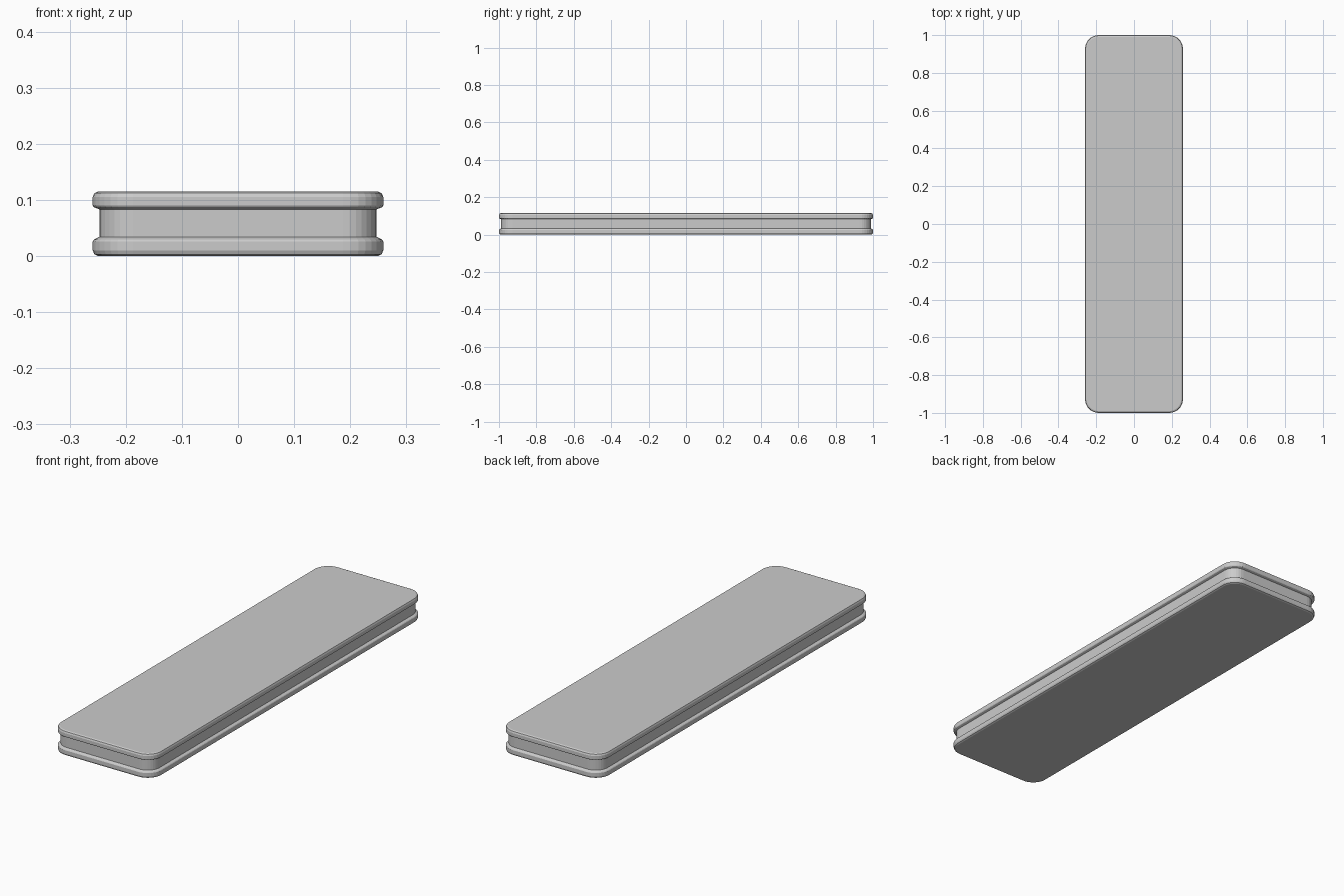
import bpy, bmesh
from math import sin, cos, pi

if "Cube" in bpy.data.objects:
    bpy.data.objects.remove(bpy.data.objects["Cube"])

HALF_X, HALF_Y, RADIUS, SEGS = 0.259, 1.0, 0.072, 8

# Side profile from bottom to top: (inset from outer edge, height)
profile = [
    (0.010, 0.000), (0.003, 0.003), (0.000, 0.010),   # lower plate rounded rim
    (0.000, 0.026), (0.002, 0.029), (0.012, 0.034),   # slope into the groove
    (0.012, 0.083), (0.002, 0.087), (0.000, 0.090),   # groove wall and upper slope
    (0.000, 0.105), (0.003, 0.112), (0.010, 0.115),   # upper plate rounded rim
]


def ring(bm, inset, z):
    """Rounded rectangle loop, concentric at every inset."""
    r = RADIUS - inset
    verts = []
    for q, (sx, sy) in enumerate([(1, 1), (-1, 1), (-1, -1), (1, -1)]):
        for i in range(SEGS + 1):
            a = pi / 2 * (q + i / SEGS)
            verts.append(bm.verts.new((sx * (HALF_X - RADIUS) + r * cos(a),
                                       sy * (HALF_Y - RADIUS) + r * sin(a), z)))
    return verts


# Grooved slab: loft the rings and cap both ends
bm = bmesh.new()
rings = [ring(bm, *p) for p in profile]
for lower, upper in zip(rings, rings[1:]):
    n = len(lower)
    for i in range(n):
        j = (i + 1) % n
        bm.faces.new((lower[i], lower[j], upper[j], upper[i]))
bm.faces.new(rings[0][::-1])
bm.faces.new(rings[-1])

mesh = bpy.data.meshes.new("grooved_slab")
bm.to_mesh(mesh)
bm.free()
slab = bpy.data.objects.new("grooved_slab", mesh)
bpy.context.collection.objects.link(slab)
